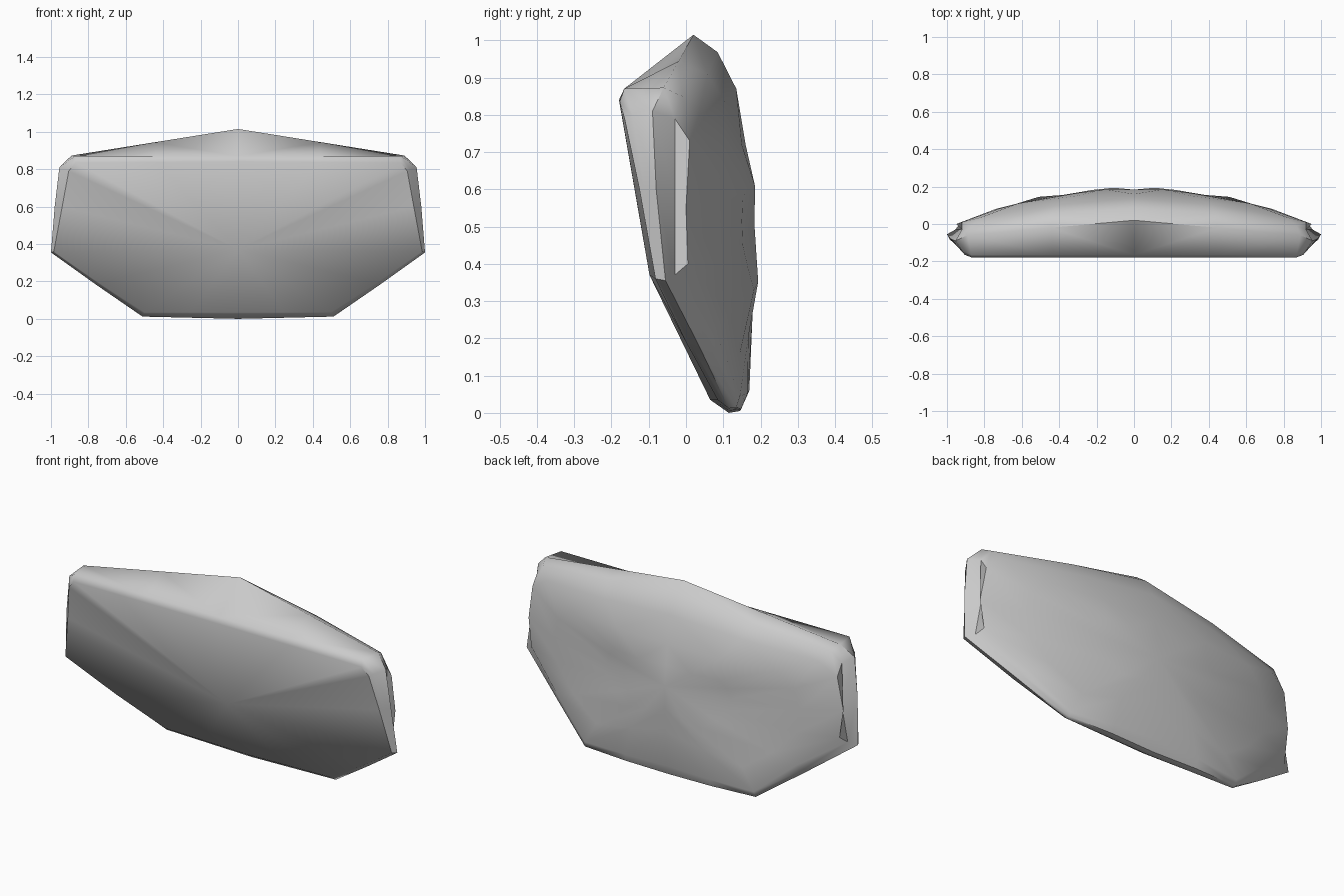
import bpy, bmesh, math
from mathutils import Vector

if "Cube" in bpy.data.objects:
    bpy.data.objects.remove(bpy.data.objects["Cube"])

# Half-outline rings (x >= 0), top centre round the side to bottom centre.
front_edge = [(0, -.18, .84), (.87, -.178, .835), (.905, -.165, .79), (.94, -.125, .6),
              (.985, -.082, .36), (.74, .0, .19), (.5, .085, .035), (0, .065, .035)]
rim = [(0, .02, 1.015), (.89, -.06, .873), (.955, -.09, .81), (.98, -.08, .6),
       (1, -.055, .355), (.755, .035, .18), (.51, .115, .012), (0, .115, 0)]
recess = [(0, .085, .968), (.87, -.01, .85), (.92, -.03, .79), (.915, -.03, .58),
          (.955, -.03, .37), (.74, .06, .19), (.515, .135, .015), (0, .145, .005)]
cheek = [(0, .135, .87), (.82, .035, .80), (.92, .01, .73), (.95, .0, .55),
         (.93, .005, .4), (.72, .08, .22), (.51, .145, .045), (0, .17, .06)]
back_edge = [(0, .16, .72), (.62, .11, .72), (.71, .085, .64), (.74, .08, .53),
             (.72, .085, .4), (.6, .115, .27), (.44, .145, .16), (0, .178, .25)]
FRONT_MID, BACK_MID = Vector((0, -.098, .37)), Vector((0, .184, .5))


def ring(points, bulge=0.0):
    """Add a point halfway along the top and bottom spans."""
    p = [Vector(c) for c in points]
    top = p[0].lerp(p[1], .5) + Vector((0, bulge, 0))
    low = p[-2].lerp(p[-1], .5) + Vector((0, bulge * .4, 0))
    return [p[0], top] + p[1:-1] + [low, p[-1]]


def blend(a, b, t, push=(0, 0, 0)):
    return [u.lerp(v, t) + Vector(push) for u, v in zip(a, b)]


front, edge = ring(front_edge), ring(rim)
bevel = blend(front, edge, .3)
for i in range(3):                       # rounded lip along the top front edge
    bevel[i] = Vector((front[i].x, -.166, .87))
back = ring(back_edge, .015)
inner = [p.lerp(BACK_MID, .5) + Vector((0, .018 if p.x > .1 else 0, 0)) for p in back]
rings = [front, bevel, edge, ring(recess, .02), ring(cheek, .02), back, inner]

# Curved plate: bridge the rings and close front and back with fans
bm = bmesh.new()
vs = [[bm.verts.new(p) for p in r] for r in rings]
n = len(front)
for a, b in zip(vs, vs[1:]):
    for i in range(n - 1):
        bm.faces.new((a[i], a[i + 1], b[i + 1], b[i]))
for r, mid in ((vs[0], FRONT_MID), (vs[-1], BACK_MID)):
    c = bm.verts.new(mid)
    for i in range(n - 1):
        bm.faces.new((r[i], r[i + 1], c))

# Mirror to the other side and weld the centre seam
dup = bmesh.ops.duplicate(bm, geom=bm.verts[:] + bm.edges[:] + bm.faces[:])["geom"]
for v in dup:
    if isinstance(v, bmesh.types.BMVert):
        v.co.x *= -1
bmesh.ops.remove_doubles(bm, verts=bm.verts[:], dist=.0005)
bmesh.ops.recalc_face_normals(bm, faces=bm.faces[:])

mesh = bpy.data.meshes.new("curved_plate")
bm.to_mesh(mesh)
bm.free()
plate = bpy.data.objects.new("curved_plate", mesh)
bpy.context.collection.objects.link(plate)
bpy.context.view_layer.objects.active = plate
plate.select_set(True)
bpy.ops.object.shade_smooth_by_angle(angle=math.radians(50))
